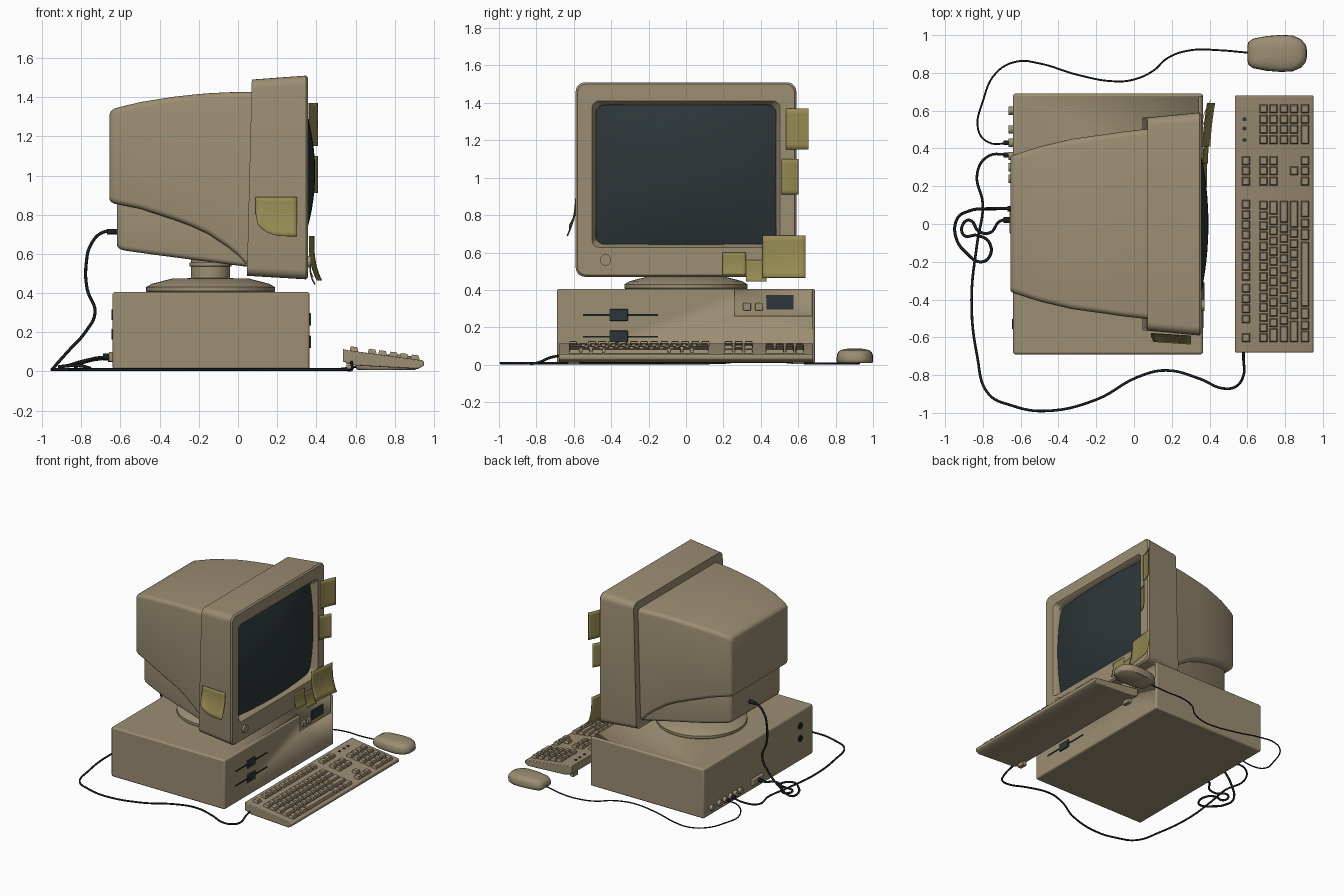
import bpy, bmesh, math
from mathutils import Vector

if "Cube" in bpy.data.objects:
    bpy.data.objects.remove(bpy.data.objects["Cube"])


def material(name, c):
    m = bpy.data.materials.new(name)
    m.diffuse_color = (*c, 1)
    m.use_nodes = True
    m.node_tree.nodes["Principled BSDF"].inputs["Base Color"].default_value = m.diffuse_color
    return m


BEIGE = material("beige_plastic", (.33, .27, .17))
GLASS = material("dark_glass", (.025, .036, .040))
BLACK = material("black_rubber", (.011, .013, .014))
PAPER = material("yellow_paper", (.30, .255, .085))


def finish(name, bm, mat, bevel=0, segs=3, angle=35):
    bmesh.ops.recalc_face_normals(bm, faces=bm.faces)
    me = bpy.data.meshes.new(name)
    bm.to_mesh(me)
    bm.free()
    ob = bpy.data.objects.new(name, me)
    bpy.context.collection.objects.link(ob)
    me.materials.append(mat)
    if bevel:
        b = ob.modifiers.new("bevel", 'BEVEL')
        b.width, b.segments, b.limit_method = bevel, segs, 'ANGLE'
        b.angle_limit = math.radians(40)
    bpy.ops.object.select_all(action='DESELECT')
    bpy.context.view_layer.objects.active = ob
    ob.select_set(True)
    bpy.ops.object.shade_smooth_by_angle(angle=math.radians(angle))
    return ob


def loft_into(bm, rings):
    vs = [[bm.verts.new(p) for p in r] for r in rings]
    n = len(vs[0])
    for a, b in zip(vs, vs[1:]):
        for i in range(n):
            bm.faces.new((a[i], a[(i + 1) % n], b[(i + 1) % n], b[i]))
    bm.faces.new(vs[0][::-1])
    bm.faces.new(vs[-1])


def loft(name, rings, mat=BEIGE, bevel=0, segs=3, angle=35):
    bm = bmesh.new()
    loft_into(bm, rings)
    return finish(name, bm, mat, bevel, segs, angle)


def rect_z(x0, x1, y0, y1, z):
    return [(x0, y0, z), (x1, y0, z), (x1, y1, z), (x0, y1, z)]


def box(name, x, y, z, mat=BEIGE, bevel=0):
    return loft(name, [rect_z(*x, *y, z[0]), rect_z(*x, *y, z[1])], mat, bevel)


def round_rect(x, hw, z0, z1, r, n=5, tilt=0):
    """Rounded rectangle facing +x."""
    zc, hh, pts = (z0 + z1) / 2, (z1 - z0) / 2, []
    for k, (sy, sz) in enumerate(((1, 1), (-1, 1), (-1, -1), (1, -1))):
        for i in range(n + 1):
            a = math.pi / 2 * (k + i / n)
            z = zc + sz * (hh - r) + r * math.sin(a)
            pts.append((x + tilt * (z - zc), sy * (hw - r) + r * math.cos(a), z))
    return pts


def circle(c, r, axis, n=32):
    out = []
    for i in range(n):
        a = 2 * math.pi * i / n
        u, v = r * math.cos(a), r * math.sin(a)
        out.append((c[0] + u, c[1] + v, c[2]) if axis == 'z' else (c[0], c[1] + u, c[2] + v))
    return out


def peg(name, x0, x1, y, z, r, mat=BEIGE, n=20):
    return loft(name, [circle((x0, y, z), r, 'x', n), circle((x1, y, z), r, 'x', n)], mat)


# computer case with a recessed control panel in the upper front corner
case = box("computer_case", (-.64, .365), (-.69, .69), (.01, .405), BEIGE, .012)
cutter = box("panel_cutter", (.345, .4), (.26, .675), (.26, .43))
cutter.hide_render = cutter.hide_viewport = True
cut = case.modifiers.new("panel_recess", 'BOOLEAN')
cut.object, cut.operation, cut.solver = cutter, 'DIFFERENCE', 'EXACT'
box("panel_display", (.34, .352), (.43, .575), (.295, .37), GLASS)
for i, y in enumerate((.305, .37)):
    box(f"panel_button_{i}", (.34, .365), (y, y + .042), (.29, .33), BEIGE, .005)

# floppy drives
for i, z in enumerate((.265, .15)):
    box(f"drive_slot_{i}", (.36, .368), (-.55, -.15), (z - .005, z + .005), BLACK)
    box(f"drive_latch_{i}", (.36, .374), (-.41, -.31), (z - .03, z + .032), GLASS, .004)

# rear ports and power sockets
for i, y in enumerate((.6, .5, .43, .36, .3, .24)):
    peg(f"rear_port_{i}", -.665, -.63, y, .07, .022)
box("video_port", (-.66, -.63), (-.05, .09), (.05, .1), BEIGE, .006)
for i, z in enumerate((.29, .19)):
    peg(f"power_socket_{i}", -.645, -.63, -.53, z, .027, BLACK)

# swivel stand
loft("swivel_base", [circle((-.14, 0, z), r, 'z', 48) for r, z in
     ((.32, .4), (.33, .41), (.33, .43), (.30, .447), (.2, .473), (.1, .476))])
loft("swivel_neck", [circle((-.14, 0, z), r, 'z') for r, z in
     ((.1, .46), (.1, .535), (.108, .537), (.108, .555), (.1, .557), (.1, .62))])

# monitor rear shells
loft("monitor_upper_shell", [round_rect(x, w, zb, zt, .03, 4) for x, w, zb, zt in (
    (-.655, .35, .875, 1.315), (-.648, .36, .864, 1.33), (-.63, .368, .856, 1.343),
    (-.5, .41, .83, 1.375), (-.33, .45, .775, 1.402), (-.24, .463, .742, 1.412),
    (-.15, .475, .70, 1.42), (-.05, .49, .632, 1.425), (0, .495, .59, 1.426),
    (.04, .50, .545, 1.427), (.1, .505, .53, 1.427))])
loft("monitor_lower_shell", [round_rect(x, w, zb, .9, .025, 4) for x, w, zb in (
    (-.617, .30, .64), (-.605, .315, .625), (-.58, .325, .617),
    (-.4, .385, .592), (-.2, .43, .566), (.04, .487, .535), (.08, .49, .53))])

# monitor front frame with stepped opening
loft("monitor_frame", [
    round_rect(.062, .553, .50, 1.48, .04, tilt=.025),
    round_rect(.058, .563, .488, 1.49, .045, tilt=.025),
    round_rect(.346, .59, .47, 1.51, .05),
    round_rect(.357, .58, .48, 1.50, .045),
    round_rect(.357, .502, .628, 1.41, .035),
    round_rect(.32, .482, .645, 1.388, .045),
    round_rect(.22, .482, .645, 1.388, .045)])
peg("power_button", .35, .373, -.43, .56, .03, BEIGE, 28)

# bulging glass screen
bm = bmesh.new()
N = 20
g = []
for i in range(N + 1):
    for j in range(N + 1):
        u, v = 2 * i / N - 1, 2 * j / N - 1
        x = .394 - .066 * u * u - .066 * v * v + .03 * u * u * v * v
        g.append(bm.verts.new((x, u * .482, 1.016 + v * .372)))
for i in range(N):
    for j in range(N):
        k = i * (N + 1) + j
        bm.faces.new((g[k], g[k + N + 1], g[k + N + 2], g[k + 1]))
finish("screen_glass", bm, GLASS)


# sticky notes: surface given as a function of across (u) and down (t)
def note(name, fn, n=8):
    bm = bmesh.new()
    v = [[bm.verts.new(fn(i / n, j / n)) for j in range(n + 1)] for i in range(n + 1)]
    for i in range(n):
        for j in range(n):
            bm.faces.new((v[i][j], v[i][j + 1], v[i + 1][j + 1], v[i + 1][j]))
    ob = finish(name, bm, PAPER)
    s = ob.modifiers.new("paper", 'SOLIDIFY')
    s.thickness, s.offset = .003, 0


for i, (y0, y1, z0, z1, a, b) in enumerate((
        (.535, .655, 1.15, 1.37, .045, 0), (.51, .60, .91, 1.1, .045, 0),
        (.41, .64, .465, .69, .025, .04), (.195, .32, .48, .60, 0, .02),
        (.32, .43, .445, .56, .005, .025))):
    note(f"front_note_{i}", lambda u, t: (.361 + .001 * i + a * u ** 1.5 + b * t ** 3,
                                          y0 + (y1 - y0) * u, z1 + (z0 - z1) * t))
note("side_note", lambda u, t: (.09 + .212 * u + .03 * max(0, t - .6) * (1 - u),
                                -.578 - .014 * u - .045 * t * t,
                                .89 - .2 * t + .06 * t * (1 - u) ** 4))

# keyboard body
prof = ((.535, .05), (.535, .115), (.56, .108), (.94, .057), (.95, .05), (.95, .03),
        (.92, .013), (.6, .03))
loft("keyboard_body", [[(x, y, z) for x, z in prof] for y in (-.68, .68)], BEIGE, .005, 2)
for i, y in enumerate((-.6, .6)):
    box(f"keyboard_foot_{i}", (.555, .585), (y - .03, y + .03), (.004, .06))
for i, y in enumerate((.555, .505, .445)):
    loft(f"keyboard_light_{i}", [circle((.585, y, z), .011, 'z', 12) for z in (.09, .109)], GLASS)

# keys: each row is (x, start y, key widths in units)
P = .054
rows = [(.592, -.63, [1]), (.592, -.53, [1] * 4), (.592, -.305, [1] * 4),
        (.592, -.085, [1] * 4), (.592, .2, [1] * 3),
        (.685, -.63, [1] * 14), (.738, -.63, [1.5] + [1] * 11 + [1.5]),
        (.795, -.63, [1.75] + [1] * 10 + [2.25]), (.848, -.63, [2.25] + [1] * 9 + [2.75]),
        (.905, -.63, [1.25, 1, 1.25, 6.5, 1.25, 1, 1.75]),
        (.685, .2, [1] * 3), (.738, .2, [1] * 3), (.848, .2 + P, [1]), (.905, .2, [1] * 3),
        (.685, .42, [1] * 4), (.738, .42, [1] * 4), (.795, .42, [1] * 4),
        (.848, .42, [1] * 4), (.905, .42, [2, 1, 1])]
bm = bmesh.new()
for x, y, widths in rows:
    for w in widths:
        y1 = y + w * P
        rings = []
        for inset, h in ((.004, -.012), (.005, .008), (.010, .022)):
            x0, x1 = x - .026 + inset, x + .026 - inset
            rings.append([(px, py, .108 - .134 * (px - .56) + h) for px, py, _ in
                          rect_z(x0, x1, y + inset, y1 - inset, 0)])
        loft_into(bm, rings)
        y = y1
finish("keyboard_keys", bm, BEIGE)

# mouse
half = ((.6, .035), (.605, .06), (.63, .078), (.70, .092), (.78, .098), (.84, .095),
        (.885, .075), (.91, .045), (.915, .02))
outline = [(x, h) for x, h in half] + [(x, -h) for x, h in half[::-1]]
loft("mouse_body", [[(.765 + (x - .765) * s, .903 + y * s, z) for x, y in outline]
     for s, z in ((.93, .008), (.99, .016), (1, .03), (.98, .052), (.92, .067),
                  (.78, .078), (.5, .085), (.2, .087))], angle=50)


# cables
def cable(name, pts, r):
    cu = bpy.data.curves.new(name, 'CURVE')
    cu.dimensions, cu.bevel_depth, cu.bevel_resolution, cu.resolution_u = '3D', r, 2, 6
    cu.use_fill_caps = True
    sp = cu.splines.new('BEZIER')
    sp.bezier_points.add(len(pts) - 1)
    for b, p in zip(sp.bezier_points, pts):
        b.co = p if len(p) == 3 else (*p, r + .002)
        b.handle_left_type = b.handle_right_type = 'AUTO'
    cu.materials.append(BLACK)
    bpy.context.collection.objects.link(bpy.data.objects.new(name, cu))


cable("mouse_cable", [(.62, .905, .025), (.45, .92), (.3, .92), (.18, .88), (.1, .81), (0, .765),
      (-.1, .755), (-.3, .79), (-.5, .85), (-.62, .86), (-.73, .8), (-.8, .65),
      (-.825, .5, .02), (-.77, .432, .05), (-.65, .43, .07)], .005)
cable("keyboard_cable", [(.58, -.66, .05), (.58, -.72, .04), (.58, -.8), (.54, -.86), (.47, -.87),
      (.35, -.82), (.17, -.775), (.02, -.81), (-.2, -.93), (-.48, -.99), (-.65, -.96),
      (-.77, -.9), (-.83, -.7), (-.86, -.4), (-.83, -.1), (-.8, .1), (-.83, .27, .02),
      (-.77, .36, .05), (-.65, .365, .07)], .007)
cable("video_cable", [(-.6, .08, .713), (-.69, .083, .71), (-.75, .083, .65), (-.775, .083, .55),
      (-.77, .083, .42), (-.73, .08, .3), (-.78, .08, .2), (-.87, .07, .1), (-.94, .02, .02),
      (-.94, -.08), (-.88, -.16), (-.82, -.2), (-.77, -.18), (-.765, -.1, .02),
      (-.83, -.06, .03), (-.9, -.06, .025), (-.905, 0, .025), (-.87, .02, .03),
      (-.82, -.04, .045), (-.76, -.045, .06), (-.71, .015, .07), (-.64, .02, .075)], .008)
peg("video_plug", -.67, -.6, .08, .713, .014, BLACK)
peg("video_plug_case", -.69, -.64, .02, .075, .016, BLACK)
peg("keyboard_plug", -.69, -.64, .365, .07, .014, BLACK)
peg("mouse_plug", -.69, -.64, .43, .07, .012, BLACK)
